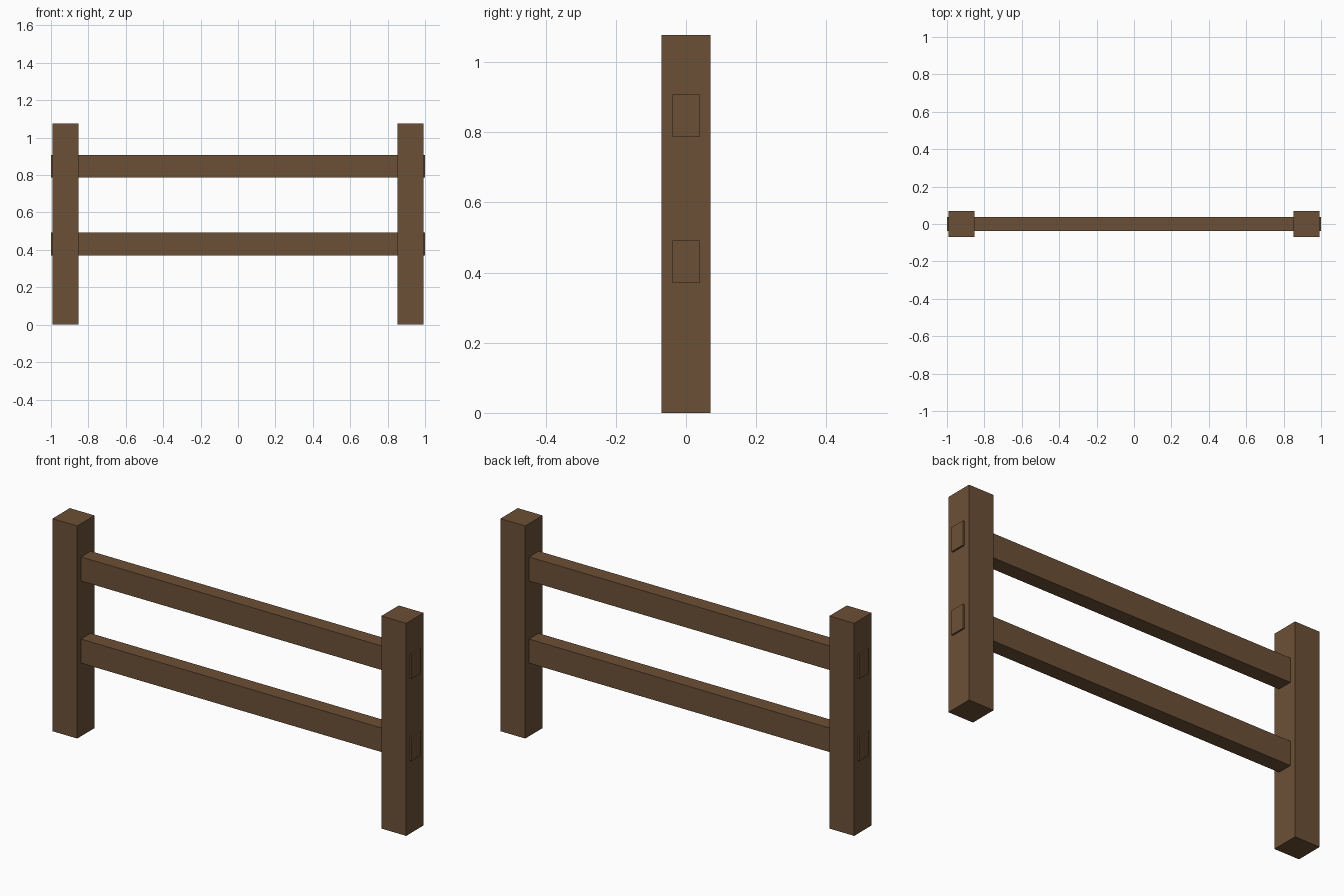
import bpy

if "Cube" in bpy.data.objects:
    bpy.data.objects.remove(bpy.data.objects["Cube"], do_unlink=True)

# Single brown wood colour
wood = bpy.data.materials.new("brown_wood")
wood.use_nodes = True
wood.diffuse_color = (0.15, 0.08, 0.037, 1)
bsdf = next(n for n in wood.node_tree.nodes if n.type == "BSDF_PRINCIPLED")
bsdf.inputs["Base Color"].default_value = wood.diffuse_color
bsdf.inputs["Roughness"].default_value = 0.9


def beam(name, size, centre):
    """Add a sharp-edged timber with its size baked into the mesh."""
    bpy.ops.mesh.primitive_cube_add(size=1, location=centre)
    obj = bpy.context.object
    obj.name = name
    obj.scale = size
    bpy.ops.object.transform_apply(location=False, rotation=False, scale=True)
    obj.data.materials.append(wood)
    return obj


POST_HEIGHT = 1.077
POST_WIDTH = 0.139

# Square posts at both ends
for side, sign in (("left", 1), ("right", -1)):
    beam(side + "_post", (POST_WIDTH, POST_WIDTH, POST_HEIGHT),
         (sign * 0.922, 0, POST_HEIGHT / 2))

# Rails pass through the posts and stand slightly proud of them
for level, height in (("lower", 0.431), ("upper", 0.847)):
    beam(level + "_rail", (2, 0.077, 0.122), (0, 0, height))
